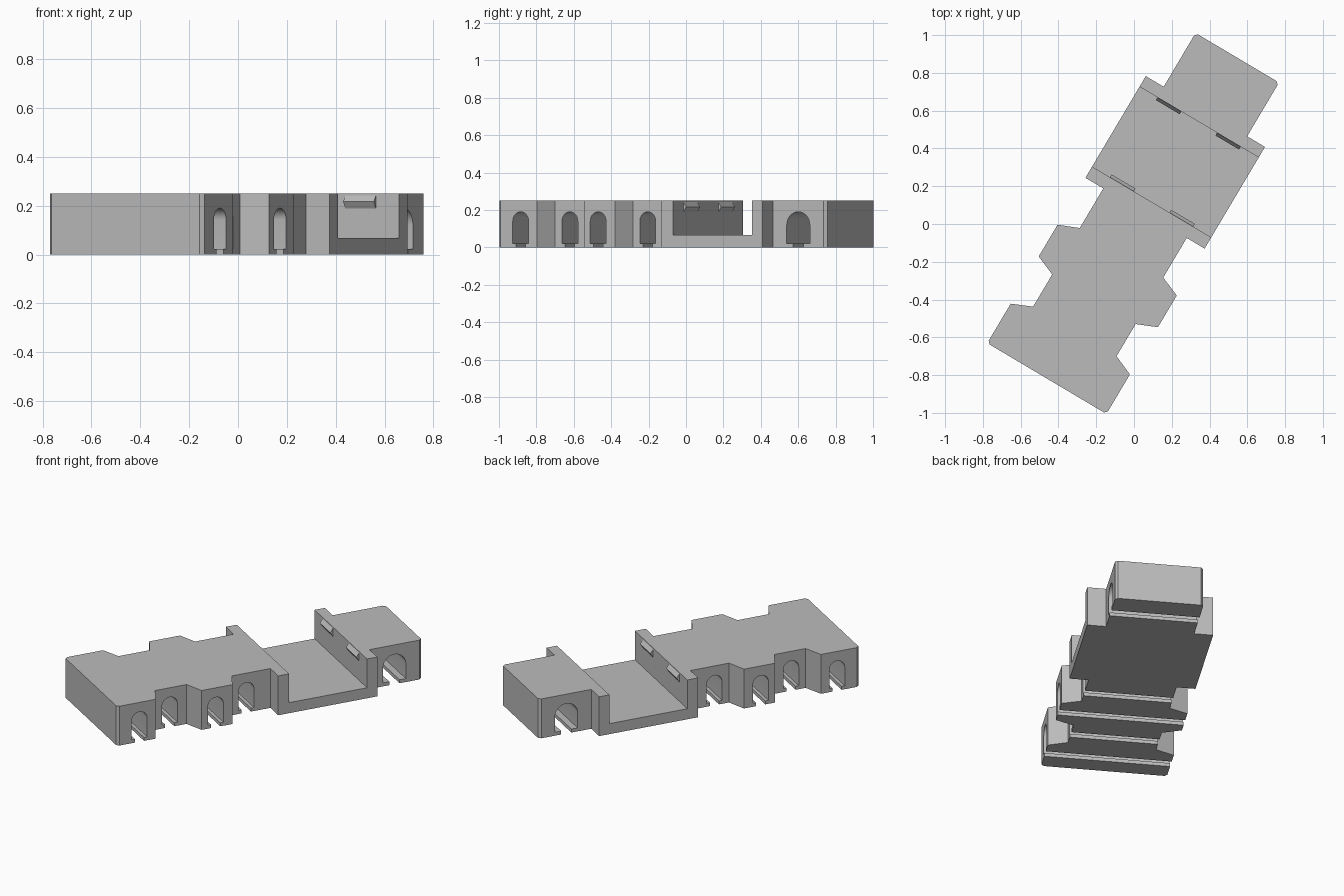
import bpy, bmesh, math
from mathutils import Matrix, Vector

if "Cube" in bpy.data.objects:
    bpy.data.objects.remove(bpy.data.objects["Cube"])

HEIGHT, FLOOR = 0.25, 0.067
WIDE, NARROW = 0.367, 0.257
# local y runs along the block, local x across it
PLACE = Matrix.Rotation(math.radians(-30.7), 4, 'Z') @ Matrix.Translation((0.021, 0, 0))

grey = bpy.data.materials.new("light_grey")
grey.diffuse_color = (0.5, 0.5, 0.5, 1)
grey.use_nodes = True
grey.node_tree.nodes["Principled BSDF"].inputs["Base Color"].default_value = grey.diffuse_color


def prism(bm, points, offset):
    """Extrude a closed polygon by an offset vector."""
    face = bm.faces.new([bm.verts.new(p) for p in points])
    ext = bmesh.ops.extrude_face_region(bm, geom=[face])
    moved = [g for g in ext["geom"] if isinstance(g, bmesh.types.BMVert)]
    bmesh.ops.translate(bm, verts=moved, vec=Vector(offset))


def finish(bm, name):
    bmesh.ops.recalc_face_normals(bm, faces=bm.faces)
    mesh = bpy.data.meshes.new(name)
    bm.to_mesh(mesh)
    bm.free()
    mesh.materials.append(grey)
    mesh.transform(PLACE)
    ob = bpy.data.objects.new(name, mesh)
    bpy.context.collection.objects.link(ob)
    return ob


# Body: mirrored stepped outline with small corner chamfers
C = 0.015
side = [(WIDE - C, -0.939), (WIDE, -0.939 + C), (WIDE, -0.696), (NARROW, -0.649),
        (NARROW, -0.451), (WIDE, -0.405), (WIDE, -0.21), (NARROW, -0.165),
        (NARROW, 0.079), (WIDE, 0.079), (WIDE, 0.705), (NARROW, 0.705),
        (NARROW, 1.036 - C), (NARROW - C, 1.036)]
outline = [(x, y, 0) for x, y in side] + [(-x, y, 0) for x, y in reversed(side)]
bm = bmesh.new()
prism(bm, outline, (0, 0, HEIGHT))
body = finish(bm, "body")


def tunnel(bm, y, width, slot, top=0.19, sill=0.022, steps=16):
    """Arched passage across the block with a slot through its floor."""
    r = width / 2
    pts = [(-slot / 2, -0.05), (slot / 2, -0.05), (slot / 2, sill), (r, sill)]
    for i in range(steps + 1):
        a = math.pi * i / steps
        pts.append((r * math.cos(a), top - r + r * math.sin(a)))
    pts += [(-r, sill), (-slot / 2, sill)]
    prism(bm, [(-0.6, y + p, z) for p, z in pts], (1.2, 0, 0))


# Openings: four small tunnels, one large tunnel and the recessed bay
bm = bmesh.new()
for y in (-0.798, -0.557, -0.316, -0.073):
    tunnel(bm, y, 0.098, 0.058)
tunnel(bm, 0.863, 0.144, 0.064)
prism(bm, [(-0.6, 0.148, FLOOR), (0.6, 0.148, FLOOR),
           (0.6, 0.64, FLOOR), (-0.6, 0.64, FLOOR)], (0, 0, 0.4))
cutter = finish(bm, "openings_cutter")
cutter.hide_render = True

bpy.context.view_layer.objects.active = body
mod = body.modifiers.new("openings", 'BOOLEAN')
mod.operation = 'DIFFERENCE'
mod.solver = 'EXACT'
mod.object = cutter
bpy.ops.object.modifier_apply(modifier=mod.name)
bpy.data.objects.remove(cutter)

# Wedge tabs: two on each end wall of the bay
for wall, direction, label in ((0.148, 1, "front"), (0.64, -1, "back")):
    for x, hand in ((-0.183, "left"), (0.183, "right")):
        bm = bmesh.new()
        section = [(-0.002, 0.185), (0.017, 0.217), (-0.002, 0.245)]
        prism(bm, [(x - 0.073, wall + direction * d, z) for d, z in section],
              (0.146, 0, 0))
        finish(bm, f"{label}_{hand}_tab")

# Smooth the arch vaults, keep corners crisp
bpy.ops.object.select_all(action='DESELECT')
body.select_set(True)
bpy.ops.object.shade_smooth_by_angle(angle=math.radians(25))
